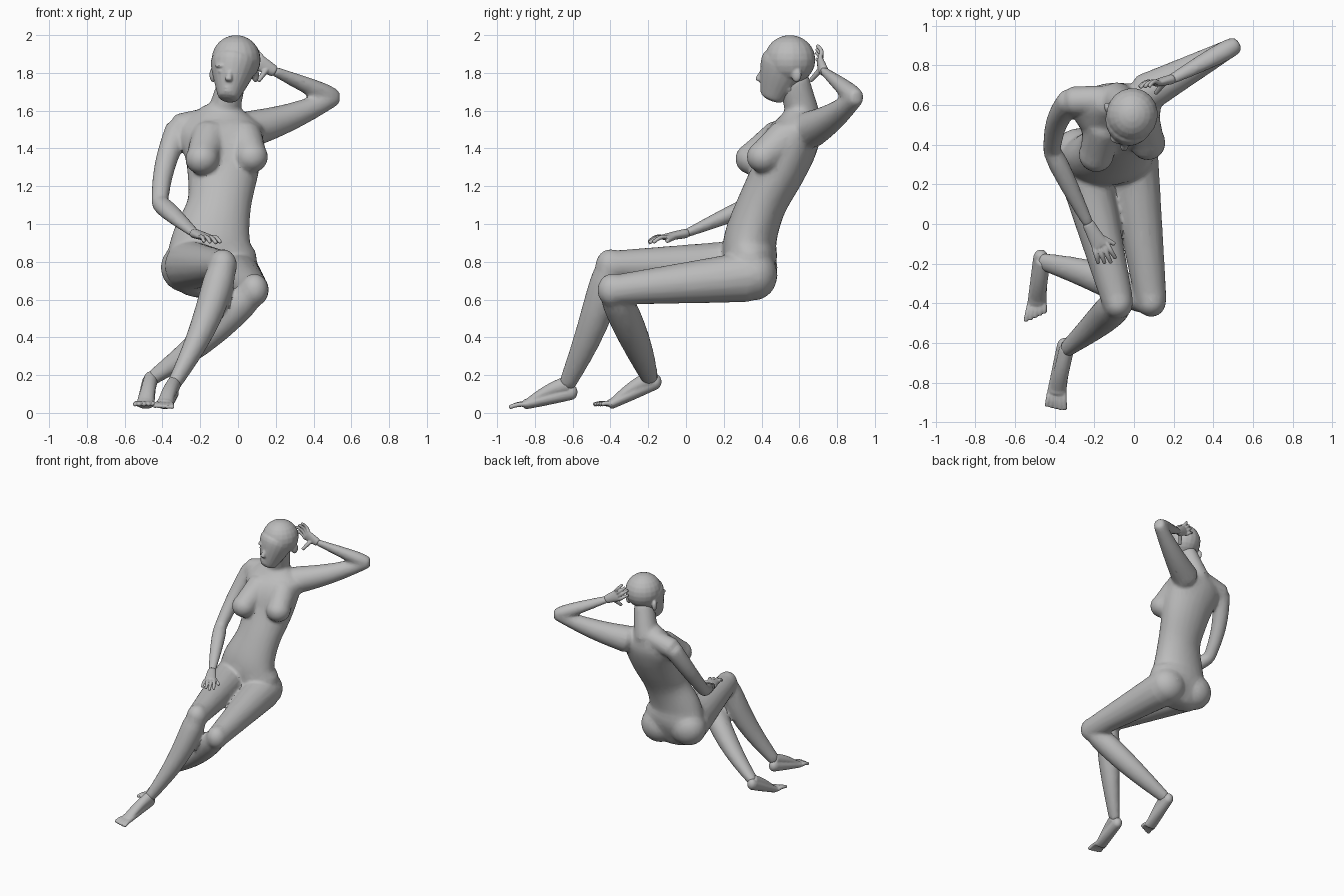
import bpy, bmesh, math
from mathutils import Vector, Matrix

if "Cube" in bpy.data.objects:
    bpy.data.objects.remove(bpy.data.objects["Cube"])

grey = bpy.data.materials.new("plain grey")
grey.use_nodes = True
colour = (.5, .5, .5, 1)
grey.diffuse_color = colour
grey.node_tree.nodes["Principled BSDF"].inputs["Base Color"].default_value = colour


def mix(start, end, t):
    return start + (end - start) * t


def loft(bm, sections, side=(1, 0, 0), sides=16):
    """Closed elliptical tube through (centre, half width, half depth) sections."""
    rings = []
    last = len(sections) - 1
    for i, (centre, width, depth) in enumerate(sections):
        before = sections[max(i - 1, 0)][0]
        after = sections[min(i + 1, last)][0]
        along = (after - before).normalized()
        across = Vector(side)
        across = (across - along * across.dot(along)).normalized()
        outward = along.cross(across)
        # Domed ends: extra shrinking rings beyond the first and last section
        tilts = [0]
        if i == 0:
            tilts = [-60, -30, 0]
        elif i == last:
            tilts = [0, 30, 60]
        for tilt in map(math.radians, tilts):
            middle = centre + along * math.sin(tilt) * min(width, depth) / 2
            ring = []
            for k in range(sides):
                turn = math.tau * k / sides
                rim = across * width * math.cos(turn) + outward * depth * math.sin(turn)
                ring.append(bm.verts.new(middle + rim * math.cos(tilt)))
            rings.append(ring)
    for lower, upper in zip(rings, rings[1:]):
        for k in range(sides):
            j = (k + 1) % sides
            bm.faces.new((lower[k], lower[j], upper[j], upper[k]))
    bm.faces.new(reversed(rings[0]))
    bm.faces.new(rings[-1])


def limb(bm, start, end, radii, swell=0, flat=(1, 1), side=(1, 0, 0), bow=(0, 0, 0), sides=16):
    """Tapered segment whose muscle swells nearer its start and whose axis may bow."""
    start, end, bow = Vector(start), Vector(end), Vector(bow)
    steps = 8
    sections = []
    for i in range(steps + 1):
        t = i / steps
        width = mix(*radii, t) + swell * math.sin(math.pi * t ** .6)
        centre = mix(start, end, t) + bow * math.sin(math.pi * t)
        sections.append((centre, width, width * mix(*flat, t)))
    loft(bm, sections, side, sides)


def blob(bm, centre, radii, turn=0):
    place = Matrix.Translation(centre) @ Matrix.Rotation(math.radians(turn), 4, 'Z')
    bmesh.ops.create_uvsphere(bm, u_segments=20, v_segments=12, radius=1,
                              matrix=place @ Matrix.Diagonal((*radii, 1)))


def finish(bm, name, voxel, softness=4, keep=.3):
    """Fuse the overlapping forms into one softly faceted skin."""
    bmesh.ops.recalc_face_normals(bm, faces=bm.faces)
    mesh = bpy.data.meshes.new(name)
    bm.to_mesh(mesh)
    bm.free()
    mesh.materials.append(grey)
    ob = bpy.data.objects.new(name, mesh)
    bpy.context.collection.objects.link(ob)
    bpy.ops.object.select_all(action='DESELECT')
    ob.select_set(True)
    bpy.context.view_layer.objects.active = ob
    fuse = ob.modifiers.new("fuse", 'REMESH')
    fuse.mode = 'VOXEL'
    fuse.voxel_size = voxel
    soften = ob.modifiers.new("soften", 'SMOOTH')
    soften.iterations = softness
    thin = ob.modifiers.new("thin", 'DECIMATE')
    thin.ratio = keep
    bpy.ops.object.convert(target='MESH')
    bpy.ops.object.shade_smooth_by_angle(angle=math.radians(35))


def smooth_path(rows, steps=4):
    """Eased sections between a few measured ones."""
    sections = []
    last = len(rows) - 1
    for i in range(last):
        for s in range(steps):
            t = s / steps
            values = []
            for before, a, b, after in zip(rows[max(i - 1, 0)], rows[i], rows[i + 1], rows[min(i + 2, last)]):
                leave, arrive = (b - before) / 2, (after - a) / 2
                ease = t * t * (3 - 2 * t)
                values.append(mix(a, b, ease) + t * (1 - t) * ((1 - t) * leave - t * arrive))
            sections.append((Vector(values[:3]), *values[3:]))
    return sections + [(Vector(rows[-1][:3]), *rows[-1][3:])]


def leg(bm, hip, knee, ankle, bow):
    limb(bm, hip, knee, (.135, .079))
    blob(bm, knee, (.076, .08, .088))
    limb(bm, knee, ankle, (.072, .038), swell=.02, flat=(1, 1.2), bow=bow)


def arm(bm, shoulder, elbow, wrist, thickness, bow):
    limb(bm, shoulder, elbow, (thickness, .045), bow=bow)
    limb(bm, elbow, wrist, (.045, .03), swell=.01, flat=(1, .8))


def breast(bm, chest, tip):
    limb(bm, chest, tip, (.1, .085))
    blob(bm, tip, (.09, .09, .085))


def digits(bm, root, tip, side, spread, lengths, radius, arch):
    """Fingers or toes fanned along the side direction."""
    root, tip, side = Vector(root), Vector(tip), Vector(side).normalized()
    for i, length in enumerate(lengths):
        shift = side * spread * (2 * i / (len(lengths) - 1) - 1)
        limb(bm, root + shift, mix(root, tip, length) + shift * 1.3, (radius, radius * .8),
             side=side, bow=arch, sides=8)


def hand(name, wrist, knuckle, tip, thumb, side, arch, lengths):
    bm = bmesh.new()
    limb(bm, wrist, knuckle, (.031, .044), flat=(.8, .4), side=side)
    digits(bm, knuckle, tip, side, .034, lengths, .013, arch)
    limb(bm, mix(Vector(wrist), Vector(knuckle), .4), thumb, (.018, .012), sides=8)
    finish(bm, name, .004)


def foot(name, ankle, heel, ball, tip, lengths):
    bm = bmesh.new()
    blob(bm, heel, (.036, .036, .042))
    limb(bm, heel, ball, (.038, .048), flat=(1.1, .55))
    limb(bm, ankle, ball, (.038, .04), flat=(1.2, .5), bow=(0, 0, .012))
    digits(bm, ball, tip, (1, .15, 0), .036, lengths, .015, (0, 0, .006))
    finish(bm, name, .005)


# Torso from pelvis to collar, then neck and sloping shoulder
body = bmesh.new()
torso = [(-.14, .33, .65, .17, .09), (-.14, .34, .8, .24, .14), (-.14, .34, .92, .21, .14),
         (-.1, .4, 1.1, .17, .13), (-.08, .49, 1.28, .19, .14), (-.08, .54, 1.4, .21, .15),
         (-.09, .59, 1.5, .22, .13), (-.09, .61, 1.6, .12, .08)]
loft(body, smooth_path(torso), sides=24)
limb(body, (-.09, .63, 1.54), (-.03, .57, 1.76), (.09, .072), flat=(1, 1.15))
limb(body, (-.1, .63, 1.56), (-.31, .62, 1.51), (.07, .075))

# Breasts and buttocks
breast(body, (-.15, .5, 1.46), (-.19, .35, 1.345))
breast(body, (.03, .53, 1.46), (.07, .41, 1.355))
for buttock in [(-.27, .36, .77), (-.02, .36, .73)]:
    blob(body, buttock, (.14, .125, .135))

# Legs: the right shin crosses in front, the left is drawn back
right_ankle = (-.34, -.63, .15)
left_ankle = (-.46, -.19, .18)
leg(body, (-.26, .3, .78), (-.08, -.4, .78), right_ankle, (.03, .02, 0))
leg(body, (-.01, .32, .72), (.087, -.39, .65), left_ankle, (0, .02, -.03))

# Arms: the right rests on the thigh, the left is raised behind the head
right_wrist = (-.23, 0, .95)
left_wrist = (.19, .73, 1.81)
arm(body, (-.32, .62, 1.5), (-.415, .37, 1.11), right_wrist, .068, (-.02, .02, 0))
arm(body, (.06, .66, 1.5), (.51, .9, 1.67), left_wrist, .1, (0, 0, -.015))
finish(body, "body", .011, softness=12, keep=.18)

# Head: skull, face, jaw and chin
head = bmesh.new()
blob(head, (-.01, .55, 1.87), (.13, .136, .13), -12)
limb(head, (-.02, .53, 1.86), (-.05, .46, 1.68), (.122, .06), swell=.01, flat=(1.05, 1.15), sides=20)
limb(head, (-.04, .54, 1.74), (-.05, .445, 1.68), (.08, .035))

# Nose and lips
limb(head, (-.04, .41, 1.82), (-.05, .385, 1.765), (.011, .02))
for lip in (1.705, 1.722):
    blob(head, (-.05, .41, lip), (.029, .018, .009))

# Brows, eyes and ears
for s in (-1, 1):
    blob(head, (-.04 + .047 * s, .43, 1.838), (.036, .025, .012), 14 * s)
    blob(head, (-.04 + .045 * s, .425, 1.808), (.022, .016, .011), 14 * s)
    blob(head, (-.02 + .112 * s, .585, 1.79), (.018, .028, .04), -20 * s)
finish(head, "head", .006)

# Hands
fingers = [.75, .88, 1, .88]
hand("right_hand", right_wrist, (-.17, -.11, .93), (-.13, -.2, .9), (-.1, -.1, .91),
     (.9, .4, 0), (0, 0, .012), fingers)
hand("left_hand", left_wrist, (.11, .71, 1.855), (.04, .69, 1.92), (.11, .66, 1.76),
     (.5, 0, 1), (0, .015, 0), fingers[::-1])

# Feet
toes = [.65, .75, .85, .95, 1]
foot("right_foot", right_ankle, (-.35, -.61, .11), (-.39, -.85, .045), (-.395, -.94, .03), toes)
foot("left_foot", left_ankle, (-.47, -.165, .165), (-.49, -.4, .045), (-.5, -.48, .045), toes[::-1])
